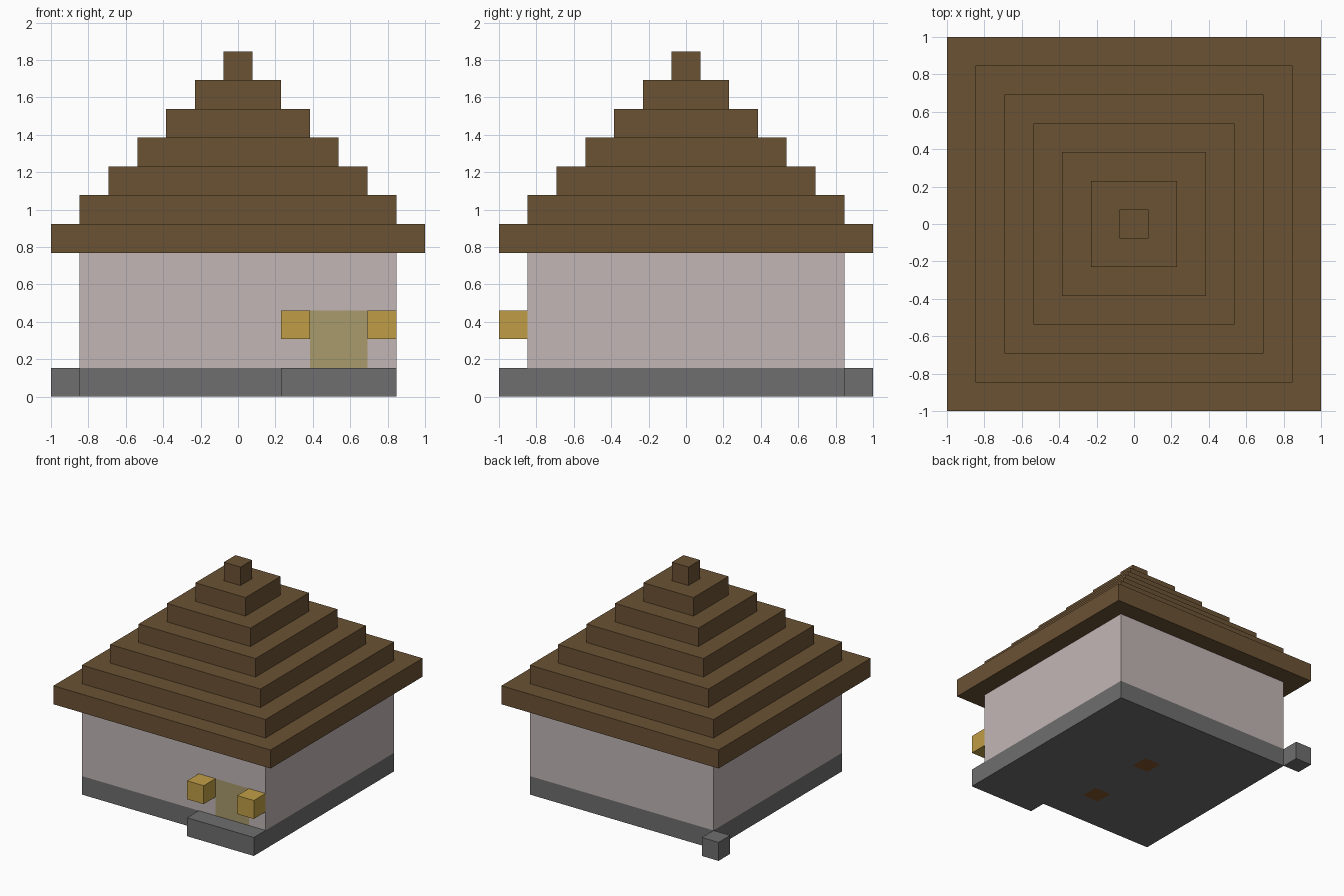
import bpy
import bmesh
from mathutils import Vector

if "Cube" in bpy.data.objects:
    bpy.data.objects.remove(bpy.data.objects["Cube"], do_unlink=True)

U = 2 / 13  # size of one block


def linear(c):
    c /= 255
    return c / 12.92 if c <= 0.04045 else ((c + 0.055) / 1.055) ** 2.4


def material(name, r, g, b):
    mat = bpy.data.materials.new(name)
    mat.use_nodes = True
    colour = (linear(r), linear(g), linear(b), 1)
    mat.diffuse_color = colour
    mat.node_tree.nodes["Principled BSDF"].inputs["Base Color"].default_value = colour
    return mat


roof_brown = material("roof_brown", 107, 82, 52)
plaster = material("pale_plaster", 193, 182, 181)
stone = material("grey_stone", 110, 110, 110)
lantern_gold = material("lantern_gold", 192, 158, 70)
door_olive = material("door_olive", 169, 155, 108)
post_wood = material("post_wood", 130, 85, 42)


def box(name, lo, hi, mat):
    """Box between two corners given in blocks."""
    lo, hi = Vector(lo) * U, Vector(hi) * U
    bm = bmesh.new()
    bmesh.ops.create_cube(bm, size=1)
    bmesh.ops.scale(bm, vec=hi - lo, verts=bm.verts)
    bmesh.ops.translate(bm, vec=(lo + hi) / 2, verts=bm.verts)
    mesh = bpy.data.meshes.new(name)
    bm.to_mesh(mesh)
    bm.free()
    mesh.materials.append(mat)
    obj = bpy.data.objects.new(name, mesh)
    bpy.context.collection.objects.link(obj)
    return obj


def paint(obj, lo, hi, facing, mat):
    """Cut the faces along a region's sides and colour those inside it."""
    lo, hi, facing = Vector(lo) * U, Vector(hi) * U, Vector(facing)
    obj.data.materials.append(mat)
    slot = len(obj.data.materials) - 1
    bm = bmesh.new()
    bm.from_mesh(obj.data)
    for axis in range(3):
        if facing[axis]:
            continue
        normal = Vector((0, 0, 0))
        normal[axis] = 1
        for corner in (lo, hi):
            bmesh.ops.bisect_plane(bm, geom=bm.verts[:] + bm.edges[:] + bm.faces[:],
                                   dist=1e-5, plane_co=corner, plane_no=normal)
    bm.normal_update()
    for face in bm.faces:
        c = face.calc_center_median()
        inside = all(facing[i] or lo[i] < c[i] < hi[i] for i in range(3))
        if inside and face.normal.dot(facing) > 0.9:
            face.material_index = slot
    bm.to_mesh(obj.data)
    bm.free()


# Stone floor with two post ends showing underneath
floor = box("floor", (-5.5, -5.5, 0), (5.5, 5.5, 1), stone)
for y in (1, -3):
    paint(floor, (-0.5, y - 0.5, 0), (0.5, y + 0.5, 0), (0, 0, -1), post_wood)

# Front step and loose corner stone
box("front_step", (1.5, -6.5, 0), (5.5, -5.5, 1), stone)
box("corner_stone", (-6.5, 5.5, 0), (-5.5, 6.5, 1), stone)

# Walls with a flush front door
walls = box("walls", (-5.5, -5.5, 1), (5.5, 5.5, 5), plaster)
paint(walls, (2.5, -5.5, 1), (4.5, -5.5, 3), (0, -1, 0), door_olive)

# Lanterns either side of the door
for side, x in (("right", 1.5), ("left", 4.5)):
    box(f"lantern_{side}", (x, -6.5, 2), (x + 1, -5.5, 3), lantern_gold)

# Stepped pyramid roof
for i in range(7):
    half = 6.5 - i
    box(f"roof_tier_{i + 1}", (-half, -half, 5 + i), (half, half, 6 + i), roof_brown)
